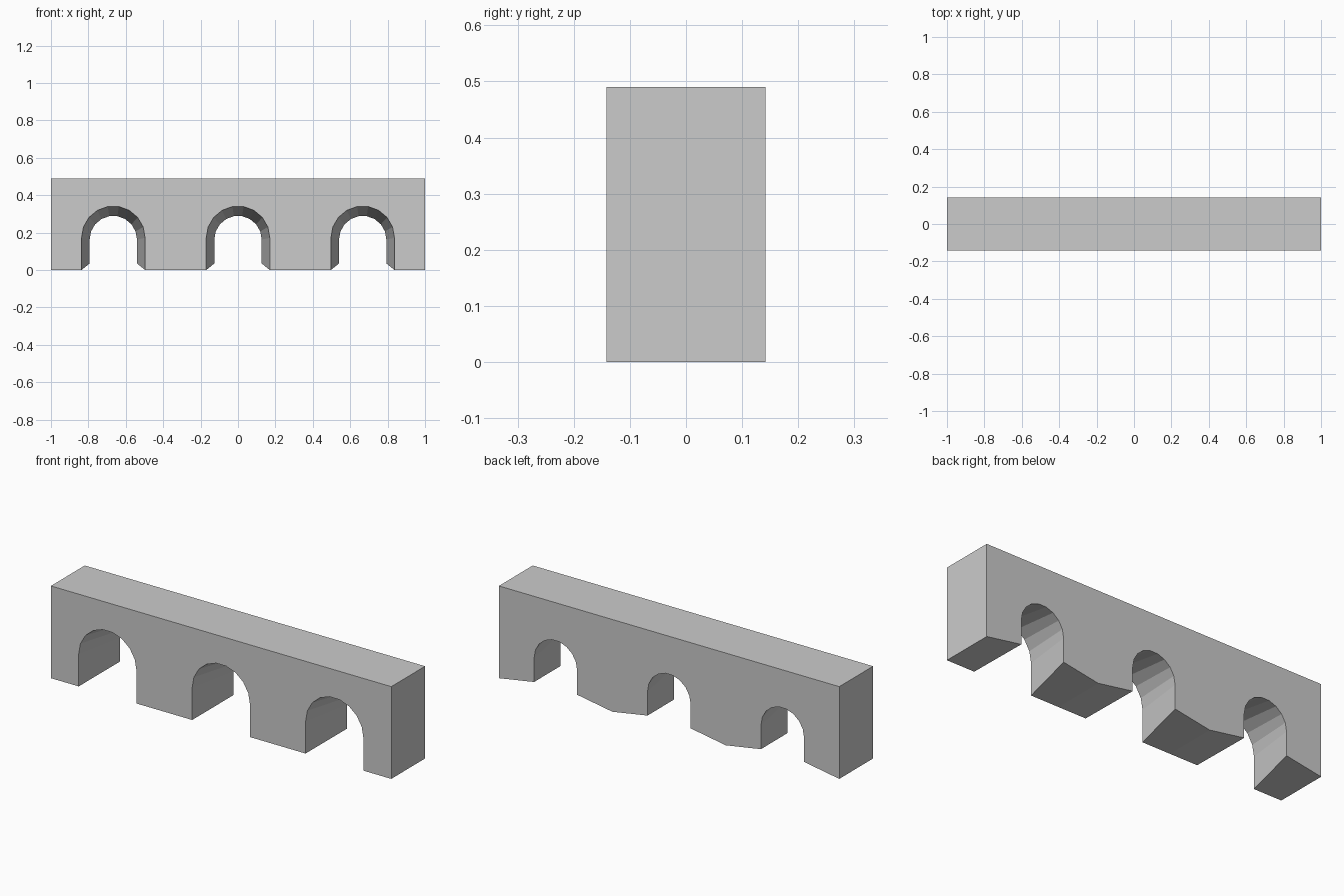
import bpy, bmesh, math

if "Cube" in bpy.data.objects:
    bpy.data.objects.remove(bpy.data.objects["Cube"])

DEPTH, HEIGHT, BAY = 0.142, 0.49, 2 / 3   # half depth, height, bay width
RADIUS, SPRING, SEGMENTS = 0.17, 0.172, 9
TAPER, TAPER_Z = 0.745, 0.137             # rear opening shrinks about this height


def arch_points(cx, scale):
    """Opening outline from left foot, over the arch, to right foot."""
    pts = [(-RADIUS, 0)]
    for i in range(SEGMENTS + 1):
        a = math.pi * (1 - i / SEGMENTS)
        pts.append((RADIUS * math.cos(a), SPRING + RADIUS * math.sin(a)))
    pts.append((RADIUS, 0))
    return [(cx + x * scale, TAPER_Z + (z - TAPER_Z) * scale) for x, z in pts]


def outline(scale):
    """Whole wall outline with three openings."""
    pts = [(-1, HEIGHT), (-1, 0)]
    for i in (-1, 0, 1):
        pts += arch_points(i * BAY, scale)
        pts.append(((i + 0.5) * BAY, 0))
    return pts + [(1, HEIGHT)]


# arched wall: front and tapered rear outlines joined by flat faces
bm = bmesh.new()
front = [bm.verts.new((x, -DEPTH, z)) for x, z in outline(1.0)]
back = [bm.verts.new((x, DEPTH, z)) for x, z in outline(TAPER)]
bm.faces.new(front)
bm.faces.new(back[::-1])
for i in range(len(front)):
    j = (i + 1) % len(front)
    bm.faces.new((front[j], front[i], back[i], back[j]))
bmesh.ops.recalc_face_normals(bm, faces=bm.faces)
mesh = bpy.data.meshes.new("arched_wall")
bm.to_mesh(mesh)
bm.free()
bpy.context.collection.objects.link(bpy.data.objects.new("arched_wall", mesh))
